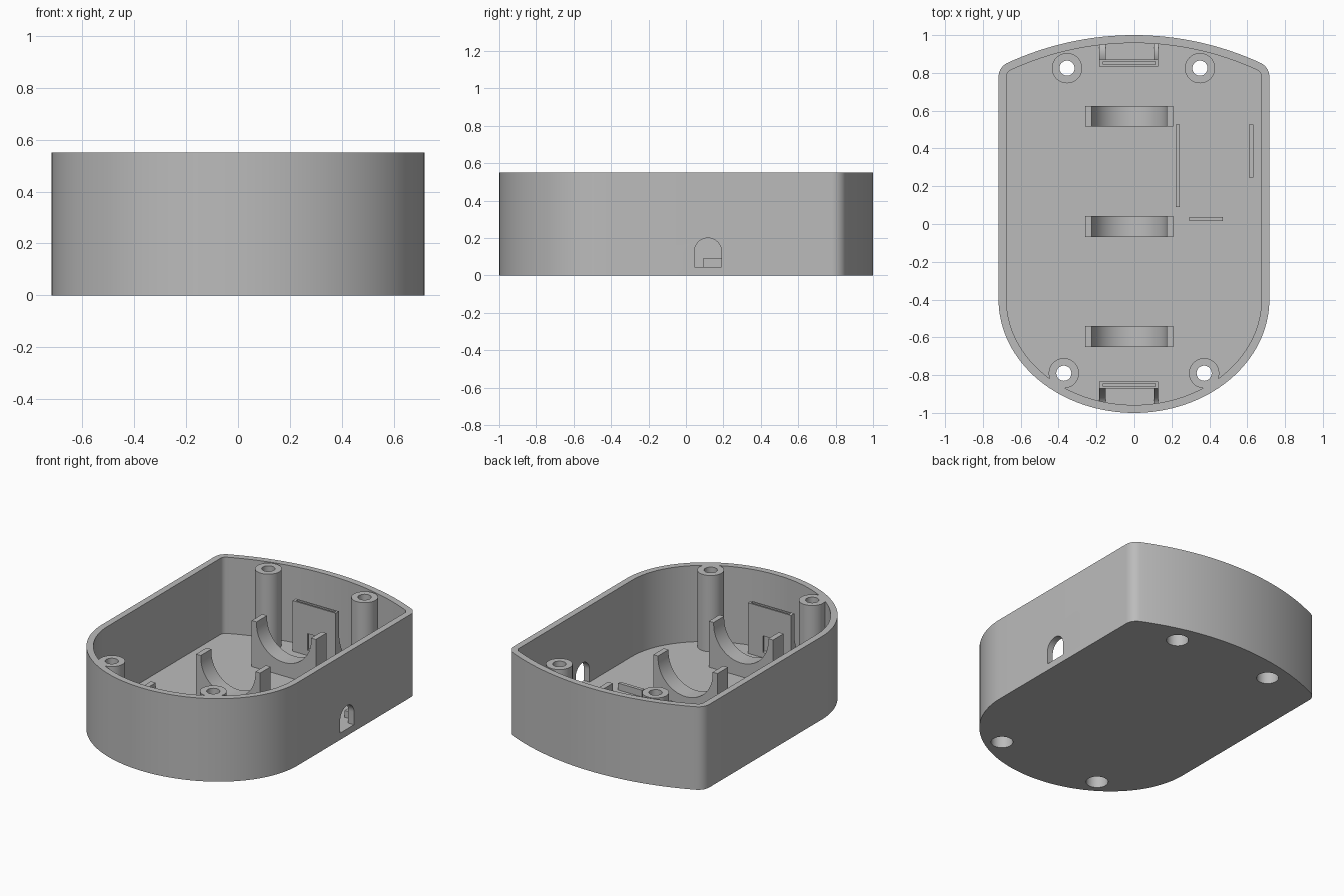
import bpy, bmesh, math
from mathutils import Vector

if "Cube" in bpy.data.objects:
    bpy.data.objects.remove(bpy.data.objects["Cube"])

grey = bpy.data.materials.new("grey_plastic")
grey.diffuse_color = (0.5, 0.5, 0.5, 1)
grey.use_nodes = True
grey.node_tree.nodes["Principled BSDF"].inputs["Base Color"].default_value = grey.diffuse_color

AXES = {
    "x": lambda a, b, c: Vector((c, a, b)),
    "y": lambda a, b, c: Vector((a, c, b)),
    "z": lambda a, b, c: Vector((a, b, c)),
}


def prism(name, pts, lo, hi, axis="z"):
    """Extrude a 2D profile along an axis."""
    bm = bmesh.new()
    place = AXES[axis]
    bottom = [bm.verts.new(place(a, b, lo)) for a, b in pts]
    top = [bm.verts.new(place(a, b, hi)) for a, b in pts]
    n = len(pts)
    bm.faces.new(bottom)
    bm.faces.new(top)
    for i in range(n):
        j = (i + 1) % n
        bm.faces.new((bottom[i], bottom[j], top[j], top[i]))
    bmesh.ops.recalc_face_normals(bm, faces=bm.faces)
    me = bpy.data.meshes.new(name)
    bm.to_mesh(me)
    bm.free()
    me.materials.append(grey)
    ob = bpy.data.objects.new(name, me)
    bpy.context.collection.objects.link(ob)
    return ob


def box(name, x0, x1, y0, y1, z0, z1):
    return prism(name, [(x0, y0), (x1, y0), (x1, y1), (x0, y1)], z0, z1)


def arc(cx, cy, rx, ry, a0, a1, n):
    """Points on an elliptical arc, angles in degrees."""
    out = []
    for i in range(n + 1):
        a = math.radians(a0 + (a1 - a0) * i / n)
        out.append((cx + rx * math.cos(a), cy + ry * math.sin(a)))
    return out


def circle(cx, cy, r, n=40):
    return arc(cx, cy, r, r, 0, 360, n)[:-1]


def boolean(ob, other, op="DIFFERENCE"):
    """Apply a boolean and delete the helper."""
    mod = ob.modifiers.new("bool", "BOOLEAN")
    mod.operation, mod.solver, mod.object = op, "EXACT", other
    dg = bpy.context.evaluated_depsgraph_get()
    me = bpy.data.meshes.new_from_object(ob.evaluated_get(dg))
    ob.modifiers.clear()
    ob.data = me
    bpy.data.objects.remove(other)


def smooth(ob):
    bpy.ops.object.select_all(action="DESELECT")
    ob.select_set(True)
    bpy.context.view_layer.objects.active = ob
    bpy.ops.object.shade_smooth_by_angle(angle=math.radians(30))


def outline(inset):
    """Elliptical front, straight sides, shallow back arc with rounded corners."""
    w, big, r = 0.717, 1.6, 0.08
    cx = w - r
    cy = 1 - big + math.sqrt((big - r) ** 2 - cx ** 2)
    ang = math.degrees(math.atan2(cy - (1 - big), cx))
    pts = arc(0, -0.4, w - inset, 0.6 - inset, 180, 360, 64)
    pts += arc(cx, cy, r - inset, r - inset, 0, ang, 10)
    pts += arc(0, 1 - big, big - inset, big - inset, ang, 180 - ang, 32)[1:-1]
    pts += arc(-cx, cy, r - inset, r - inset, 180 - ang, 180, 10)
    return pts


H, FLOOR, WALL = 0.55, 0.045, 0.042

# Case shell
case = prism("case_shell", outline(0), 0, H)
boolean(case, prism("cavity", outline(WALL), FLOOR, H + 0.1))

# Screw posts with bores and screw head recesses
posts = [(-0.355, 0.825), (0.35, 0.825), (-0.372, -0.79), (0.372, -0.79)]
for x, y in posts:
    boolean(case, prism("post", circle(x, y, 0.08), 0.02, H), "UNION")
for x, y in posts:
    boolean(case, prism("bore", circle(x, y, 0.04), -0.1, H + 0.1))
    boolean(case, prism("recess", circle(x, y, 0.066), -0.1, 0.14))

# Arched opening in the right wall
arch = [(0.045, FLOOR), (0.19, FLOOR)] + arc(0.1175, 0.1275, 0.0725, 0.0725, 0, 180, 24)
boolean(case, prism("opening", arch, 0.6, 0.8, "x"))
smooth(case)

# Cradles with a round seat
CX = -0.025
for i, y in enumerate((-0.595, -0.013, 0.57)):
    prof = [(CX - 0.235, 0.03), (CX + 0.235, 0.03), (CX + 0.235, 0.35), (CX + 0.2, 0.35)]
    prof += arc(CX, 0.335, 0.2, 0.2, 0, -180, 40)
    prof += [(CX - 0.2, 0.35), (CX - 0.235, 0.35)]
    smooth(prism("cradle_%d" % (i + 1), prof, y - 0.055, y + 0.055, "y"))

# Contact holders at both ends: slotted plate with two curved gussets
for label, s in (("back", 1), ("front", -1)):
    def span(a, b):
        return sorted((s * a, s * b))
    plate = box(label + "_contact_plate", -0.185, 0.13, *span(0.835, 0.87), 0.03, 0.38)
    boolean(plate, box("slot", -0.165, 0.115, *span(0.845, 0.861), 0.08, 0.5))
    boolean(plate, box("window", -0.075, 0.02, *span(0.8, 0.853), 0.08, 0.19))
    curve = arc(0.965, 0.3, 0.1, 0.24, 180, 270, 16)
    side = [(s * a, b) for a, b in [(0.865, 0.03)] + curve + [(0.965, 0.03)]]
    for tag, x0, x1 in (("left", -0.185, -0.15), ("right", 0.105, 0.13)):
        smooth(prism("%s_%s_gusset" % (label, tag), side, x0, x1, "x"))

# Low locating ribs on the floor
box("long_rib", 0.222, 0.244, 0.09, 0.527, 0.03, 0.09)
box("side_rib", 0.61, 0.633, 0.245, 0.527, 0.03, 0.09)
box("cross_rib", 0.295, 0.47, 0.015, 0.038, 0.03, 0.09)
